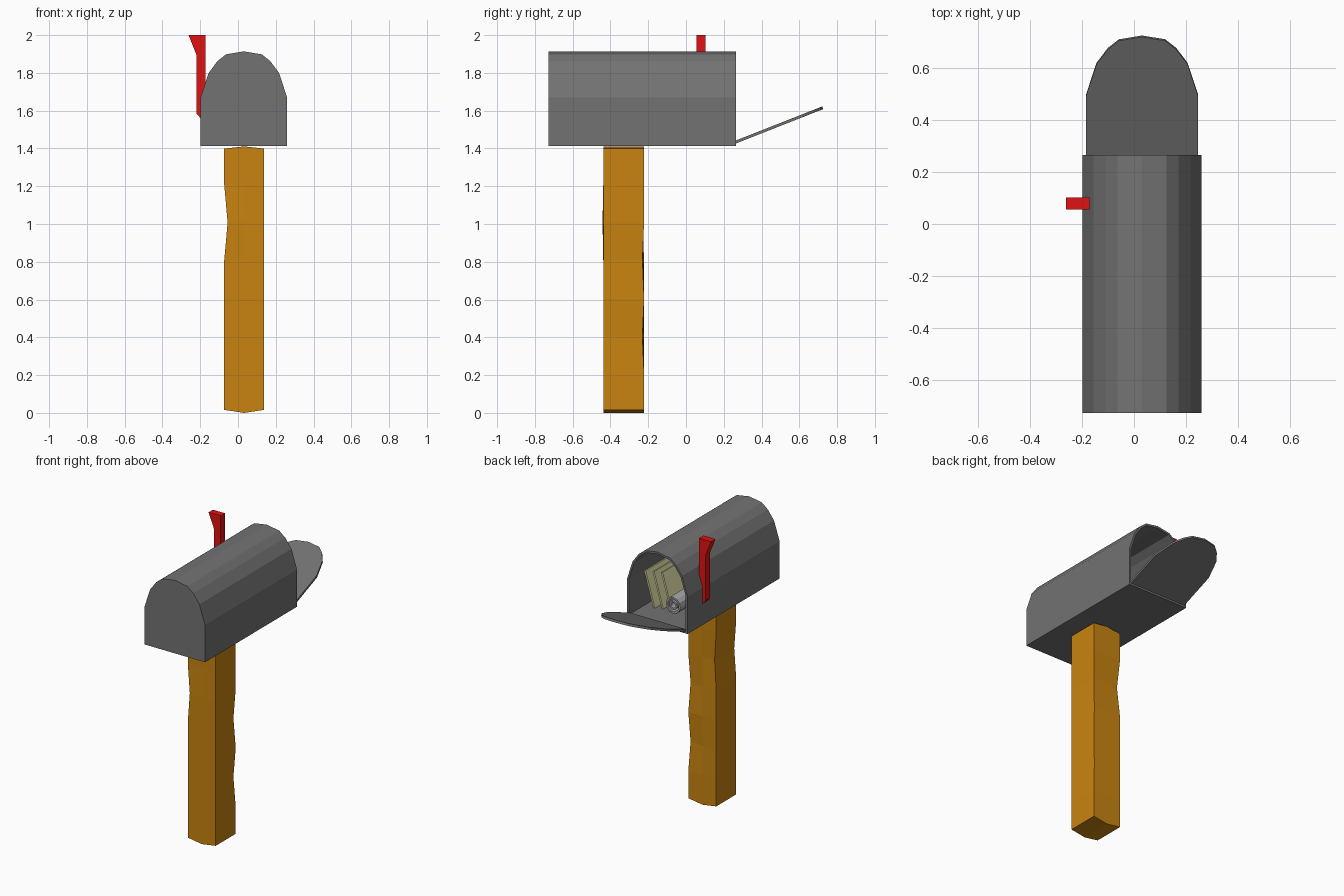
import bpy, bmesh
from math import radians, sin, cos, pi
from mathutils import Vector, Matrix

if "Cube" in bpy.data.objects:
    bpy.data.objects.remove(bpy.data.objects["Cube"])

CX, BASE = 0.031, 1.414          # box centre line and floor height
HALF = [(.229, 0), (.229, .255), (.187, .385), (.14, .448), (.095, .484)]


def arch(sx=1, sz=1):
    """Mailbox outline as (x, height) points around the centre line."""
    right = [(x * sx, h * sz) for x, h in HALF]
    return right + [(0, .5 * sz)] + [(-x, h) for x, h in reversed(right)]


def material(name, rgb):
    m = bpy.data.materials.new(name)
    m.diffuse_color = (*rgb, 1)
    m.use_nodes = True
    m.node_tree.nodes["Principled BSDF"].inputs["Base Color"].default_value = m.diffuse_color
    return m


def finish(name, bm, mat=None):
    bmesh.ops.recalc_face_normals(bm, faces=bm.faces)
    me = bpy.data.meshes.new(name)
    bm.to_mesh(me)
    bm.free()
    ob = bpy.data.objects.new(name, me)
    bpy.context.collection.objects.link(ob)
    if mat:
        me.materials.append(mat)
    return ob


def loft(name, rings, mat=None, caps=True, closed=False):
    """Skin a list of equal-length closed rings."""
    bm = bmesh.new()
    vs = [[bm.verts.new(p) for p in r] for r in rings]
    n = len(rings[0])
    pairs = list(zip(vs, vs[1:])) + ([(vs[-1], vs[0])] if closed else [])
    for a, b in pairs:
        for i in range(n):
            j = (i + 1) % n
            bm.faces.new((a[i], a[j], b[j], b[i]))
    if caps and not closed:
        bm.faces.new(vs[0])
        bm.faces.new(vs[-1])
    return finish(name, bm, mat)


wood = material("wood", (.58, .23, .005))
red = material("red", (.75, .006, .006))
cream = material("cream", (.72, .70, .36))
paper = material("paper", (.4, .4, .4))
metal = material("metal", (.17, .17, .17))

# mailbox shell, closed at the front, open at the back
outer, inner = arch(), [(x, h + .014) for x, h in arch(.94, .944)]
loft("mailbox_shell", [[(CX + x, y, BASE + h) for x, h in prof] for prof, y in
     ((outer, -.728), (outer, .266), (inner, .266), (inner, -.714))], metal)

# open door, hinged at the bottom of the opening
tilt = Matrix.Translation((CX, .266, 1.427)) @ Matrix.Rotation(radians(21.5), 4, 'X')
loft("door", [[tilt @ Vector((x, h, t)) for x, h in arch(.94, .99)]
              for t in (0, .015)], metal)

# post with a few worn dents in the corners and ridged ends
L, R, F, B = -.073, .138, -.438, -.222
rings = []
for i in range(8):
    z = 1.411 * i / 7
    edge = .016 if i == 0 else (-.012 if i == 7 else 0)
    fl, bl, br = (L, F), (L, B), (R, B)
    if i == 5:
        fl, bl = (L + .018, F - .004), (L + .018, B - .008)
    if i in (2, 4):
        br = (R - .011, B - .009)
    mid = lambda a, b: ((a[0] + b[0]) / 2, (a[1] + b[1]) / 2)
    fr = (R, F)
    rings.append([(*fl, z + edge), (*mid(fl, fr), z), (*fr, z + edge),
                  (*br, z + edge), (*mid(bl, br), z), (*bl, z + edge)])
post = loft("post", rings, wood, caps=False)
bm = bmesh.new()
bm.from_mesh(post.data)
bm.verts.ensure_lookup_table()
for s in (0, 42):
    for q in ((0, 1, 4, 5), (1, 2, 3, 4)):
        bm.faces.new([bm.verts[s + k] for k in q])
bmesh.ops.recalc_face_normals(bm, faces=bm.faces)
bm.to_mesh(post.data)
bm.free()

# signal flag
flag = [(-.262, 2), (-.172, 2), (-.172, 1.53), (-.22, 1.585), (-.22, 1.895)]
loft("signal_flag", [[(x, y, z) for x, z in flag] for y in (.056, .103)], red)

# letters leaning on the right wall
for i in range(3):
    x, y = .165 - .05 * i, .10 - .02 * i
    side = [(x, 1.43), (x + .012, 1.43), (x + .082, 1.665), (x + .07, 1.668)]
    loft(f"letter_{i + 1}", [[(a, b, z) for a, z in side] for b in (y, y - .36)], cream)


# rolled newspaper: nested tubes
def tube(name, r0, r1, y0, y1):
    ring = lambda r, y: [(CX + r * cos(a * pi / 6), y, 1.484 + r * sin(a * pi / 6))
                         for a in range(12)]
    loft(name, [ring(r1, y0), ring(r1, y1), ring(r0, y1), ring(r0, y0)], paper, closed=True)


tube("newspaper_outer", .042, .055, .095, -.3)
tube("newspaper_inner", .018, .03, .095, -.3)
